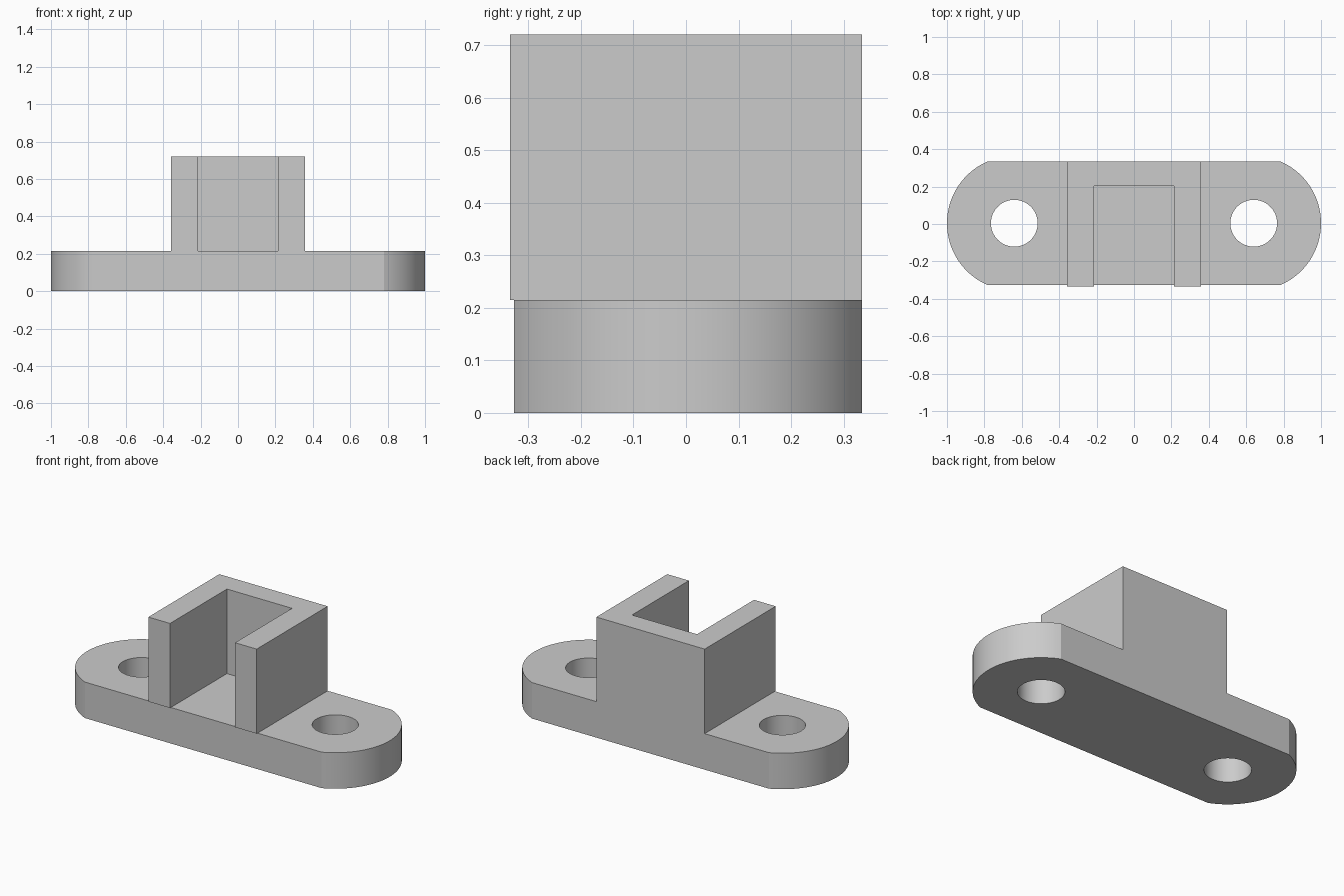
import bpy, bmesh, math

cube = bpy.data.objects.get("Cube")
if cube:
    bpy.data.objects.remove(cube, do_unlink=True)

grey = bpy.data.materials.new("light grey")
grey.use_nodes = True
colour = (0.6, 0.6, 0.6, 1)
grey.diffuse_color = colour
grey.node_tree.nodes["Principled BSDF"].inputs["Base Color"].default_value = colour

BASE_TOP, TOP = 0.215, 0.72
MID_Y, HOLE_X = 0.004, 0.64


def prism(name, outline, z0, z1):
    """Extrude a counter-clockwise outline from z0 to z1."""
    bm = bmesh.new()
    face = bm.faces.new([bm.verts.new((x, y, z0)) for x, y in outline])
    new = bmesh.ops.extrude_face_region(bm, geom=[face])["geom"]
    for v in new:
        if isinstance(v, bmesh.types.BMVert):
            v.co.z = z1
    bmesh.ops.recalc_face_normals(bm, faces=bm.faces)
    mesh = bpy.data.meshes.new(name)
    bm.to_mesh(mesh)
    bm.free()
    mesh.materials.append(grey)
    obj = bpy.data.objects.new(name, mesh)
    bpy.context.collection.objects.link(obj)
    return obj


def arc(cx, radius, start, end, steps):
    return [(cx + radius * math.cos(a), MID_Y + radius * math.sin(a))
            for a in (start + (end - start) * i / steps for i in range(steps + 1))]


def activate(obj):
    bpy.ops.object.select_all(action="DESELECT")
    obj.select_set(True)
    bpy.context.view_layer.objects.active = obj


# Base plate: wide end arcs cut off by the flat front and back
RADIUS, HALF_DEPTH = 0.36, 0.331
sweep = math.asin(HALF_DEPTH / RADIUS)
outline = (arc(HOLE_X, RADIUS, -sweep, sweep, 40)
           + arc(-HOLE_X, RADIUS, math.pi - sweep, math.pi + sweep, 40))
base = prism("base_plate", outline, 0, BASE_TOP)

# Screw holes
for side in (-1, 1):
    circle = arc(side * HOLE_X, 0.125, 0, 2 * math.pi, 64)[:-1]
    cutter = prism("hole_cutter", circle, -0.1, BASE_TOP + 0.1)
    cutter.hide_render = True
    activate(base)
    cut = base.modifiers.new("screw_hole", "BOOLEAN")
    cut.operation, cut.solver, cut.object = "DIFFERENCE", "EXACT", cutter
    bpy.ops.object.modifier_apply(modifier=cut.name)
    bpy.data.objects.remove(cutter, do_unlink=True)

activate(base)
bpy.ops.object.shade_smooth_by_angle(angle=math.radians(20))

# U-shaped bracket, open at the front, flush with the back of the plate
OUTER, INNER, BACK = 0.358, 0.215, 0.335
right_half = [(-INNER, 0.203), (-INNER, -BACK), (-OUTER, -BACK), (-OUTER, BACK)]
left_half = [(-x, y) for x, y in reversed(right_half)]
prism("channel_bracket", right_half + left_half, BASE_TOP, TOP)
